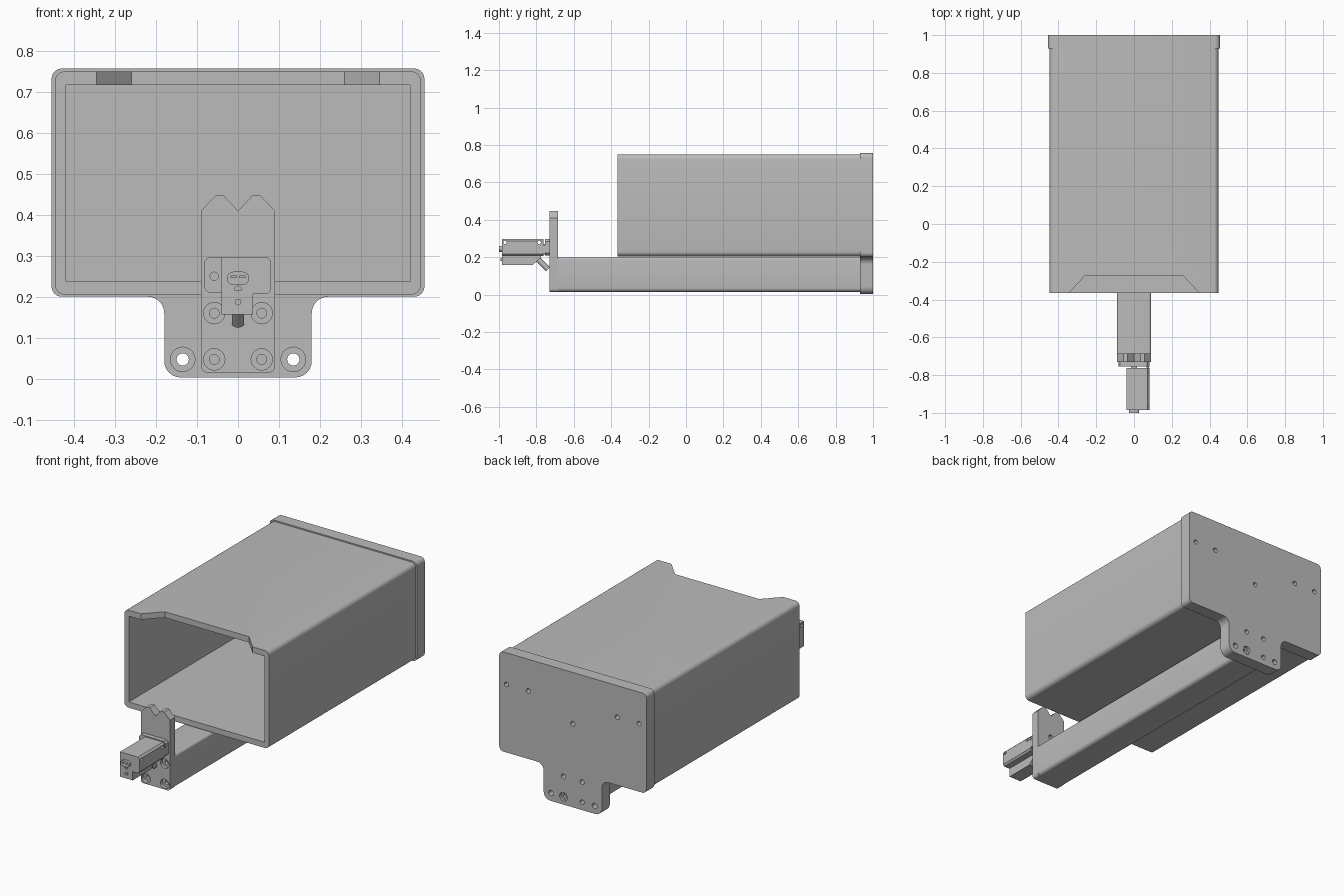
import bpy, bmesh
from math import sin, cos, pi, radians
from mathutils import Vector

old = bpy.data.objects.get("Cube")
if old:
    bpy.data.objects.remove(old, do_unlink=True)

grey = bpy.data.materials.new("plain_grey")
grey.use_nodes = True
grey.diffuse_color = (0.5, 0.5, 0.5, 1)
grey.node_tree.nodes["Principled BSDF"].inputs["Base Color"].default_value = (0.5, 0.5, 0.5, 1)


def finish(name, bm):
    bmesh.ops.recalc_face_normals(bm, faces=bm.faces)
    mesh = bpy.data.meshes.new(name)
    bm.to_mesh(mesh)
    bm.free()
    mesh.materials.append(grey)
    obj = bpy.data.objects.new(name, mesh)
    bpy.context.collection.objects.link(obj)
    return obj


def rounded(corners, steps=6):
    """Profile from (u, v, radius) corners; square corners become arcs."""
    out = []
    for i, (u, v, r) in enumerate(corners):
        p = Vector((u, v))
        if r == 0:
            out.append(p)
            continue
        d1 = (Vector(corners[i - 1][:2]) - p).normalized()
        d2 = (Vector(corners[(i + 1) % len(corners)][:2]) - p).normalized()
        centre = p + (d1 + d2) * r
        for k in range(steps + 1):
            t = pi / 2 * k / steps
            out.append(centre - (d2 * cos(t) + d1 * sin(t)) * r)
    return out


def rect(u0, u1, v0, v1, r=0):
    return rounded([(u0, v0, r), (u1, v0, r), (u1, v1, r), (u0, v1, r)])


def prism(name, profile, a, b, axis="y"):
    place = {"x": lambda u, v, w: (w, u, v),
             "y": lambda u, v, w: (u, w, v),
             "z": lambda u, v, w: (u, v, w)}[axis]
    bm = bmesh.new()
    near = [bm.verts.new(place(u, v, a)) for u, v in profile]
    far = [bm.verts.new(place(u, v, b)) for u, v in profile]
    bm.faces.new(near)
    bm.faces.new(far)
    for i in range(len(near)):
        bm.faces.new((near[i - 1], near[i], far[i], far[i - 1]))
    return finish(name, bm)


def rod(name, u, v, r, a, b, axis="y", sides=24):
    ring = [(u + r * cos(2 * pi * k / sides), v + r * sin(2 * pi * k / sides))
            for k in range(sides)]
    return prism(name, ring, a, b, axis)


def cut(obj, cutters):
    for c in cutters:
        c.hide_render = True
        mod = obj.modifiers.new("cut", "BOOLEAN")
        mod.operation = "DIFFERENCE"
        mod.solver = "EXACT"
        mod.object = c
    graph = bpy.context.evaluated_depsgraph_get()
    mesh = bpy.data.meshes.new_from_object(obj.evaluated_get(graph))
    obj.modifiers.clear()
    obj.data = mesh
    for c in cutters:
        bpy.data.objects.remove(c, do_unlink=True)


# Hollow housing with a sloped notch in the front of its roof
housing = prism("housing", rect(-0.447, 0.447, 0.205, 0.75, 0.025), -0.365, 0.94)
cut(housing, [
    prism("cavity", rect(-0.42, 0.42, 0.237, 0.717), -0.5, 0.96),
    prism("roof_notch", [(-0.364, -0.385), (0.364, -0.385), (0.26, -0.275), (-0.26, -0.275)],
          0.6, 0.8, "z"),
])

# Back plate with its lower mounting tab
half = [(0.455, 0.757, 0.025), (0.455, 0.2, 0.025), (0.18, 0.2, 0.04), (0.18, 0.003, 0.04)]
outline = half + [(-x, z, r) for x, z, r in reversed(half)]
back_plate = prism("back_plate", rounded(outline), 0.93, 1.0)
holes = [rod("centre_hole", 0, 0.47, 0.013, 0.97, 1.1),
         rod("wide_recess", 0.058, 0.047, 0.024, 0.985, 1.1)]
for s in (-1, 1):
    holes += [rod("tab_hole", s * 0.135, 0.047, 0.015, 0.9, 1.1),
              rod("tab_recess", s * 0.135, 0.047, 0.03, 0.9, 0.965)]
    for x, z in ((0.41, 0.58), (0.275, 0.58), (0.058, 0.16), (0.058, 0.047)):
        holes.append(rod("blind_hole", s * x, z, 0.013, 0.97, 1.1))
cut(back_plate, holes)

# Long beam under the housing
prism("beam", rounded([(-0.09, 0.015, 0.02), (0.09, 0.015, 0.02),
                       (0.09, 0.198, 0.012), (-0.09, 0.198, 0.012)]), -0.69, 0.94)

# Upright front bracket with two peaks and four screw recesses
peak = [(0.09, 0.015, 0.015), (0.09, 0.41, 0), (0.055, 0.447, 0), (0.035, 0.447, 0)]
shape = peak + [(0, 0.41, 0)] + [(-x, z, r) for x, z, r in reversed(peak)]
bracket = prism("front_bracket", rounded(shape), -0.73, -0.685)
holes = [rod("rear_hole", 0, 0.28, 0.015, -0.7, -0.6)]
for x in (-0.058, 0.058):
    for z in (0.047, 0.16):
        holes += [rod("screw_recess", x, z, 0.026, -0.8, -0.712),
                  rod("screw_hole", x, z, 0.012, -0.8, -0.695)]
cut(bracket, holes)

# Flange that holds the connector on the bracket
flange = prism("connector_flange",
               [(-0.083, 0.222), (-0.073, 0.21), (0.07, 0.21), (0.081, 0.222),
                (0.081, 0.285), (0.07, 0.297), (-0.073, 0.297), (-0.083, 0.285)],
               -0.755, -0.725)
cut(flange, [rod("flange_hole", -0.058, 0.25, 0.01, -0.8, -0.74)])

# Connector block, its side rail and neck
block = prism("connector_block",
              [(-0.04, 0.207), (0.072, 0.207), (0.081, 0.217),
               (0.081, 0.287), (0.071, 0.297), (-0.04, 0.297)], -0.985, -0.763)
cut(block, [rod("cross_hole", y, 0.279, 0.009, -0.2, 0.2, "x") for y in (-0.968, -0.785)]
    + [rod("front_pinhole", 0, 0.218, 0.008, -1.1, -0.97)])
prism("connector_neck", rect(-0.015, 0.015, 0.215, 0.27), -0.77, -0.745)
prism("side_rail", rect(0.065, 0.08, 0.22, 0.265), -0.77, -0.725)

# Lower connector block with a sloped rear end
lower = prism("lower_block", [(-0.983, 0.157), (-0.82, 0.157), (-0.775, 0.2),
                              (-0.775, 0.215), (-0.983, 0.215)], -0.04, 0.037, "x")
rod("lower_pin", 0, 0.187, 0.008, -0.993, -0.97)

# Oval front port with two slots
port = prism("front_port", rect(-0.027, 0.027, 0.229, 0.261, 0.0155), -1.0, -0.975)
cut(port, [prism("port_slot", rect(x - 0.007, x + 0.007, 0.247, 0.251), -1.1, -0.993)
           for x in (-0.011, 0.011)])

# Slanted cable stub below the connector
start, end = Vector((0, -0.795, 0.192)), Vector((0, -0.738, 0.135))
stub = rod("cable_stub", 0, 0, 0.015, 0, (end - start).length, "z")
stub.rotation_euler = (end - start).to_track_quat("Z", "Y").to_euler()
stub.location = start

# Smooth the fillets and bores, keep the edges crisp
bpy.ops.object.select_all(action="DESELECT")
for obj in bpy.context.collection.objects:
    if obj.type == "MESH" and grey.name in obj.data.materials:
        obj.select_set(True)
        bpy.context.view_layer.objects.active = obj
bpy.ops.object.shade_smooth_by_angle(angle=radians(35))
